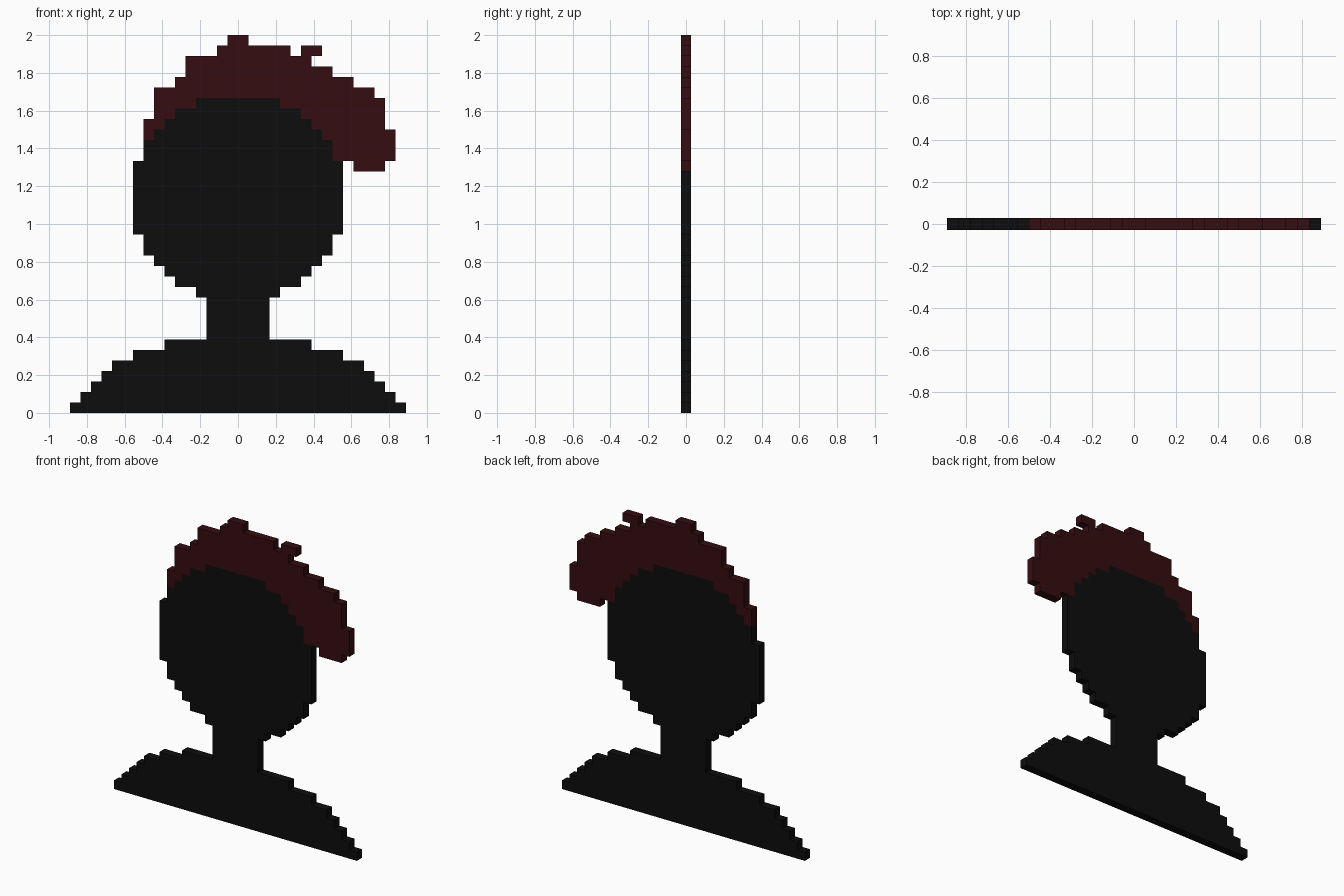
import bpy
import bmesh

if "Cube" in bpy.data.objects:
    bpy.data.objects.remove(bpy.data.objects["Cube"])

S = 1 / 18  # size of one block


def material(name, rgb):
    m = bpy.data.materials.new(name)
    m.diffuse_color = (*rgb, 1)
    m.use_nodes = True
    m.node_tree.nodes["Principled BSDF"].inputs["Base Color"].default_value = m.diffuse_color
    return m


def cells(spans):
    """Blocks from (first row, last row, left, right) spans."""
    return {(x, z) for z0, z1, a, b in spans
            for z in range(z0, z1 + 1) for x in range(a, b)}


def mirrored(rows):
    return cells([(z0, z1, -h, h) for z0, z1, h in rows])


# Shoulders and neck: stepped slope, then a straight column
shoulders = mirrored([(0, 0, 16), (1, 1, 15), (2, 2, 14), (3, 3, 13),
                      (4, 4, 12), (5, 5, 10), (6, 6, 7)])
neck = mirrored([(7, 10, 3)])

# Head: blocky oval, symmetric about row 20
half = [(11, 11, 4), (12, 12, 6), (13, 13, 7), (14, 14, 8), (15, 16, 9)]
head = mirrored(half + [(40 - b, 40 - a, h) for a, b, h in half] + [(17, 23, 10)])

# Hair: cap swept to the right, with a loose tuft, wrapped around the head
hair = cells([(23, 23, 11, 14), (24, 25, 9, 15), (26, 26, -9, 15),
              (27, 27, -9, 14), (28, 29, -8, 14), (30, 30, -8, 13),
              (31, 31, -6, 11), (32, 32, -5, 9), (33, 33, -5, 7),
              (34, 34, -2, 5), (34, 34, 6, 8), (35, 35, -1, 1)]) - head

solid = shoulders | neck | head | hair


def build(name, part, mat):
    """One-block-thick plate; walls only where no block adjoins."""
    bm = bmesh.new()
    y = 0.5

    def quad(*pts):
        bm.faces.new([bm.verts.new((px * S, py * S, pz * S)) for px, py, pz in pts])

    for x, z in sorted(part):
        X, Z = x + 1, z + 1
        quad((x, -y, z), (X, -y, z), (X, -y, Z), (x, -y, Z))
        quad((X, y, z), (x, y, z), (x, y, Z), (X, y, Z))
        if (x - 1, z) not in solid:
            quad((x, y, z), (x, -y, z), (x, -y, Z), (x, y, Z))
        if (X, z) not in solid:
            quad((X, -y, z), (X, y, z), (X, y, Z), (X, -y, Z))
        if (x, z - 1) not in solid:
            quad((x, y, z), (X, y, z), (X, -y, z), (x, -y, z))
        if (x, Z) not in solid:
            quad((x, -y, Z), (X, -y, Z), (X, y, Z), (x, y, Z))
    bmesh.ops.remove_doubles(bm, verts=bm.verts, dist=1e-4)
    me = bpy.data.meshes.new(name)
    bm.to_mesh(me)
    bm.free()
    me.materials.append(mat)
    bpy.context.collection.objects.link(bpy.data.objects.new(name, me))


black = material("near black", (0.004, 0.004, 0.004))
dark_red = material("dark red", (0.036, 0.004, 0.005))

build("shoulders", shoulders, black)
build("neck", neck, black)
build("head", head, black)
build("hair", hair, dark_red)
